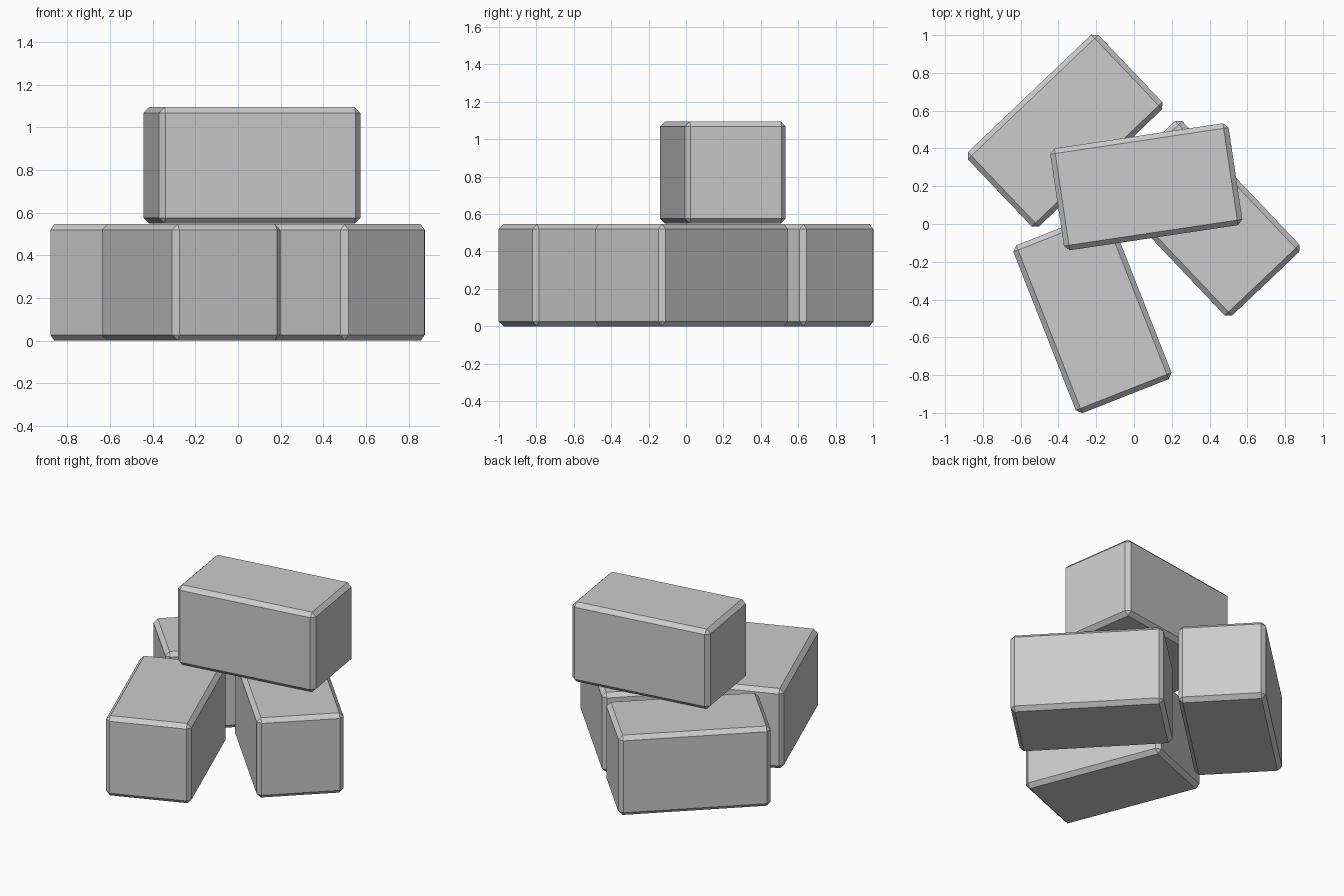
import bpy
from math import radians

if "Cube" in bpy.data.objects:
    bpy.data.objects.remove(bpy.data.objects["Cube"])

LENGTH, WIDTH, HEIGHT, CHAMFER = 0.955, 0.545, 0.546, 0.027


def block(name, x, y, z, angle):
    """Chamfered rectangular block resting at height z."""
    bpy.ops.mesh.primitive_cube_add(size=1)
    ob = bpy.context.object
    ob.name = name
    ob.scale = (LENGTH, WIDTH, HEIGHT)
    bpy.ops.object.transform_apply(location=False, rotation=False, scale=True)
    ob.location = (x, y, z + HEIGHT / 2)
    ob.rotation_euler.z = radians(angle)
    bevel = ob.modifiers.new("chamfer", 'BEVEL')
    bevel.width = CHAMFER
    bevel.segments = 1
    return ob


# three blocks on the ground
block("back_left_block", -0.365, 0.494, 0, 43.6)
block("front_block", -0.220, -0.467, 0, 111.5)
block("right_block", 0.368, 0.030, 0, 133.5)

# one block resting on top
block("top_block", 0.065, 0.197, HEIGHT + 0.003, 8.5)
